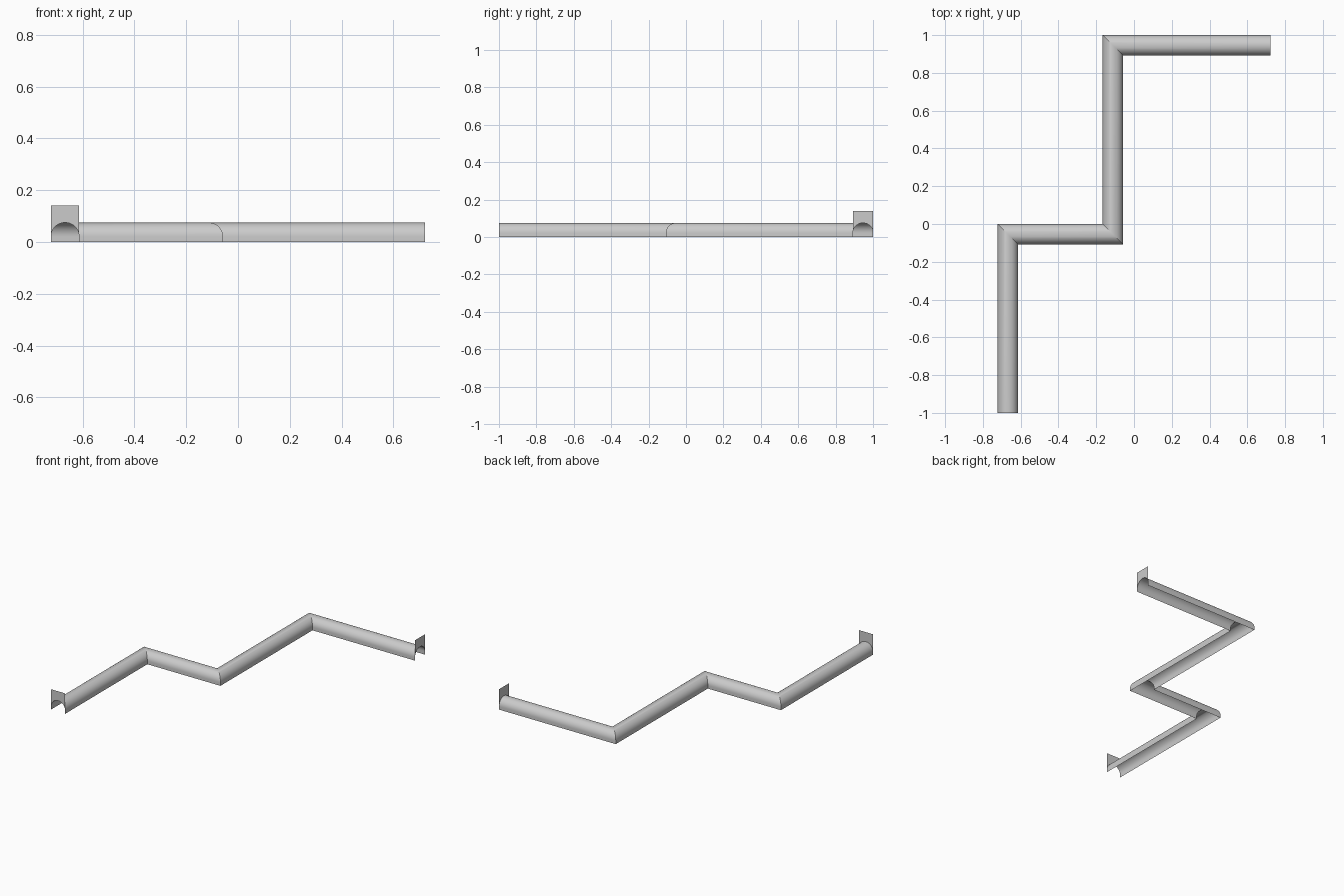
import bpy, bmesh, math
from mathutils import Vector

if "Cube" in bpy.data.objects:
    bpy.data.objects.remove(bpy.data.objects["Cube"])

HALF = 0.054      # half width of the passage
SPRING = 0.021    # height where the vault starts
TOP = 0.14        # height of the portal plates
N = 24            # vault segments

# Centre line of the zigzag passage
PATH = [Vector(p) for p in ((-0.668, -1), (-0.668, -0.054), (-0.112, -0.054),
                            (-0.112, 0.946), (0.722, 0.946))]

# Vault cross-section: (sideways offset, height)
ARCH = [(-HALF * math.cos(math.pi * i / N), SPRING + HALF * math.sin(math.pi * i / N))
        for i in range(N + 1)]
PROFILE = [(-HALF, 0)] + ARCH + [(HALF, 0)]


def right_of(d):
    return Vector((d.y, -d.x))


def mitre(i):
    """Sideways vector at a path point, lengthened at the corners."""
    dirs = []
    if i > 0:
        dirs.append((PATH[i] - PATH[i - 1]).normalized())
    if i < len(PATH) - 1:
        dirs.append((PATH[i + 1] - PATH[i]).normalized())
    if len(dirs) == 1:
        return right_of(dirs[0])
    s = (right_of(dirs[0]) + right_of(dirs[1])).normalized()
    return s / s.dot(right_of(dirs[0]))


def skin(name, rows):
    """Make a sheet of quads through rows of points."""
    bm = bmesh.new()
    rows = [[bm.verts.new(p) for p in row] for row in rows]
    for a, b in zip(rows, rows[1:]):
        for j in range(len(a) - 1):
            bm.faces.new((a[j], b[j], b[j + 1], a[j + 1]))
    mesh = bpy.data.meshes.new(name)
    bm.normal_update()
    bm.to_mesh(mesh)
    bm.free()
    obj = bpy.data.objects.new(name, mesh)
    bpy.context.collection.objects.link(obj)
    return obj


def section(i, pts):
    s = mitre(i)
    return [(PATH[i].x + s.x * u, PATH[i].y + s.y * u, z) for u, z in pts]


# Open-bottomed vaulted passage
passage = skin("vaulted_passage", [section(i, PROFILE) for i in range(len(PATH))])
bpy.context.view_layer.objects.active = passage
passage.select_set(True)
bpy.ops.object.shade_smooth_by_angle(angle=math.radians(20))

# Portal plates: flat walls around the arch at each end, facing outwards
top_line = [(u, TOP) for u, z in ARCH]
skin("front_portal", [section(0, top_line), section(0, ARCH)])
last = len(PATH) - 1
skin("side_portal", [section(last, ARCH), section(last, top_line)])
